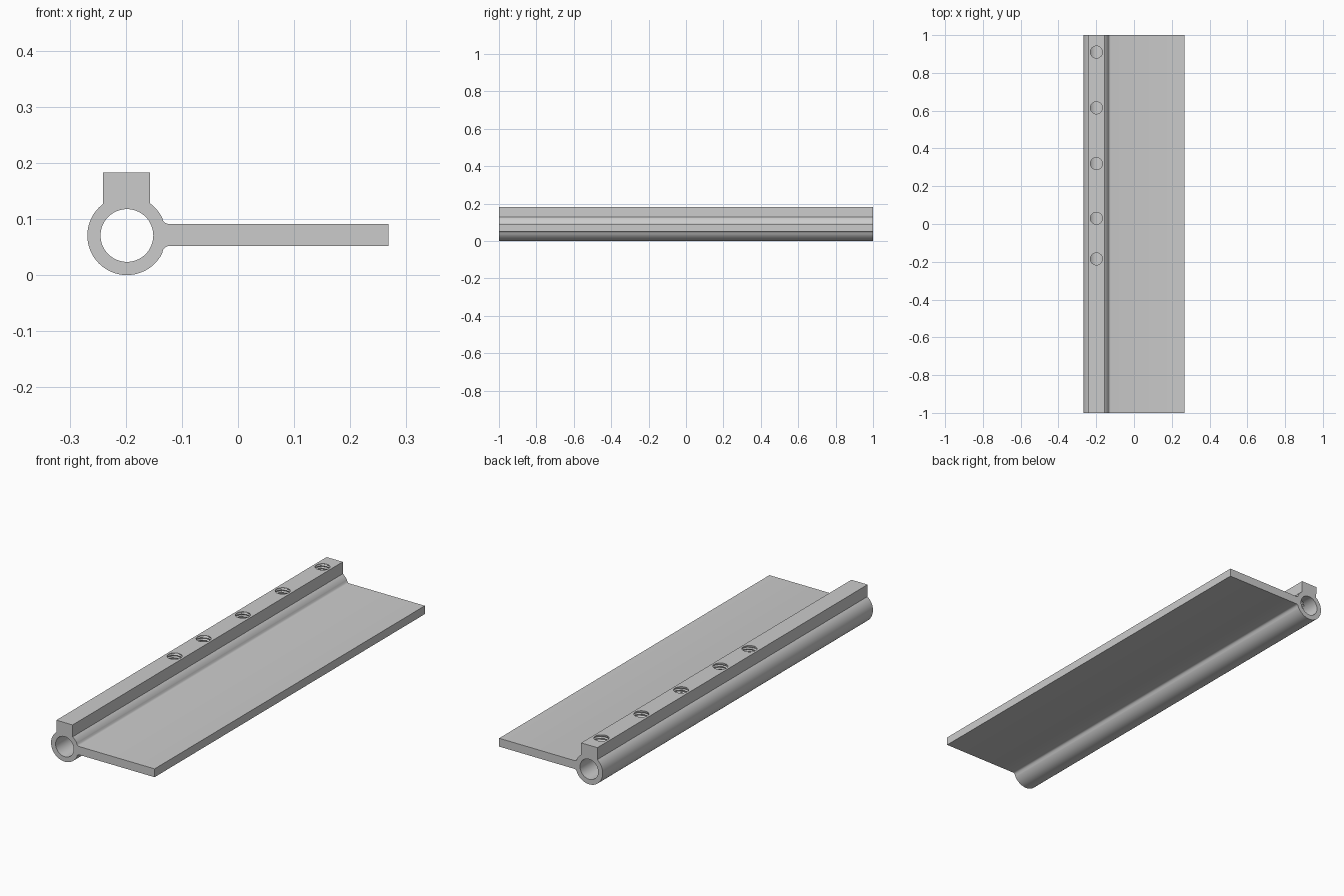
import bpy, bmesh
from math import cos, sin, radians, pi

if "Cube" in bpy.data.objects:
    bpy.data.objects.remove(bpy.data.objects["Cube"])

CX, CZ = -0.198, 0.0705      # tube axis
R_OUT, R_IN = 0.0705, 0.047
TOP = 0.183                  # top of the rail block
PLATE = (0.052, 0.091)       # plate bottom and top
RIGHT = 0.268


def arc(r, a0, a1, n):
    return [(CX + r * cos(radians(a0 + (a1 - a0) * i / n)),
             CZ + r * sin(radians(a0 + (a1 - a0) * i / n))) for i in range(n + 1)]


def add_object(name, bm):
    bmesh.ops.recalc_face_normals(bm, faces=bm.faces)
    mesh = bpy.data.meshes.new(name)
    bm.to_mesh(mesh)
    bm.free()
    obj = bpy.data.objects.new(name, mesh)
    bpy.context.collection.objects.link(obj)
    return obj


def add_loop(bm, pts):
    vs = [bm.verts.new((x, -1, z)) for x, z in pts]
    for a, b in zip(vs, vs[1:] + vs[:1]):
        bm.edges.new((a, b))


# Extruded section: plate, small fillets, tube and rail block
outline = [(RIGHT, PLATE[0]), (RIGHT, PLATE[1]), (-0.124, PLATE[1]), (-0.129, 0.0925), (-0.133, 0.096)]
outline += arc(R_OUT, 28, 54, 8)
outline += [(-0.157, TOP), (-0.241, TOP)]
outline += arc(R_OUT, 127, 332, 50)
outline += [(-0.133, 0.046), (-0.129, 0.050), (-0.124, PLATE[0])]
bm = bmesh.new()
add_loop(bm, outline)
add_loop(bm, arc(R_IN, 0, 360, 64)[:-1])
bmesh.ops.triangle_fill(bm, use_beauty=True, use_dissolve=False, edges=bm.edges[:])
ext = bmesh.ops.extrude_face_region(bm, geom=bm.faces[:])
moved = [v for v in ext["geom"] if isinstance(v, bmesh.types.BMVert)]
bmesh.ops.translate(bm, verts=moved, vec=(0, 2, 0))
rail = add_object("tube_rail_with_plate", bm)

# Threaded hole cutters running from the block top into the bore
SEG, PITCH, STEPS = 32, 0.012, 44
bm = bmesh.new()
for y in (0.91, 0.615, 0.32, 0.03, -0.185):
    rings = []
    for k in range(STEPS + 1):
        z = 0.195 - 0.105 * k / STEPS
        ring = []
        for s in range(SEG):
            a = 2 * pi * s / SEG
            phase = (z / PITCH - s / SEG) % 1
            groove = 0 if z > TOP - 0.004 else 0.005 * (1 - abs(2 * phase - 1))
            r = 0.032 + groove
            ring.append(bm.verts.new((CX - 0.001 + r * cos(a), y + r * sin(a), z)))
        rings.append(ring)
    for lo, hi in zip(rings, rings[1:]):
        for s in range(SEG):
            t = (s + 1) % SEG
            bm.faces.new((lo[s], lo[t], hi[t], hi[s]))
    bm.faces.new(rings[0])
    bm.faces.new(rings[-1])
cutter = add_object("thread_hole_cutter", bm)
cutter.hide_render = True

# Cut the holes
mod = rail.modifiers.new("holes", 'BOOLEAN')
mod.operation = 'DIFFERENCE'
mod.solver = 'EXACT'
mod.object = cutter
bpy.context.view_layer.objects.active = rail
rail.select_set(True)
cutter.select_set(False)
bpy.ops.object.modifier_apply(modifier=mod.name)
bpy.data.objects.remove(cutter)
bpy.ops.object.shade_smooth_by_angle(angle=radians(30))
